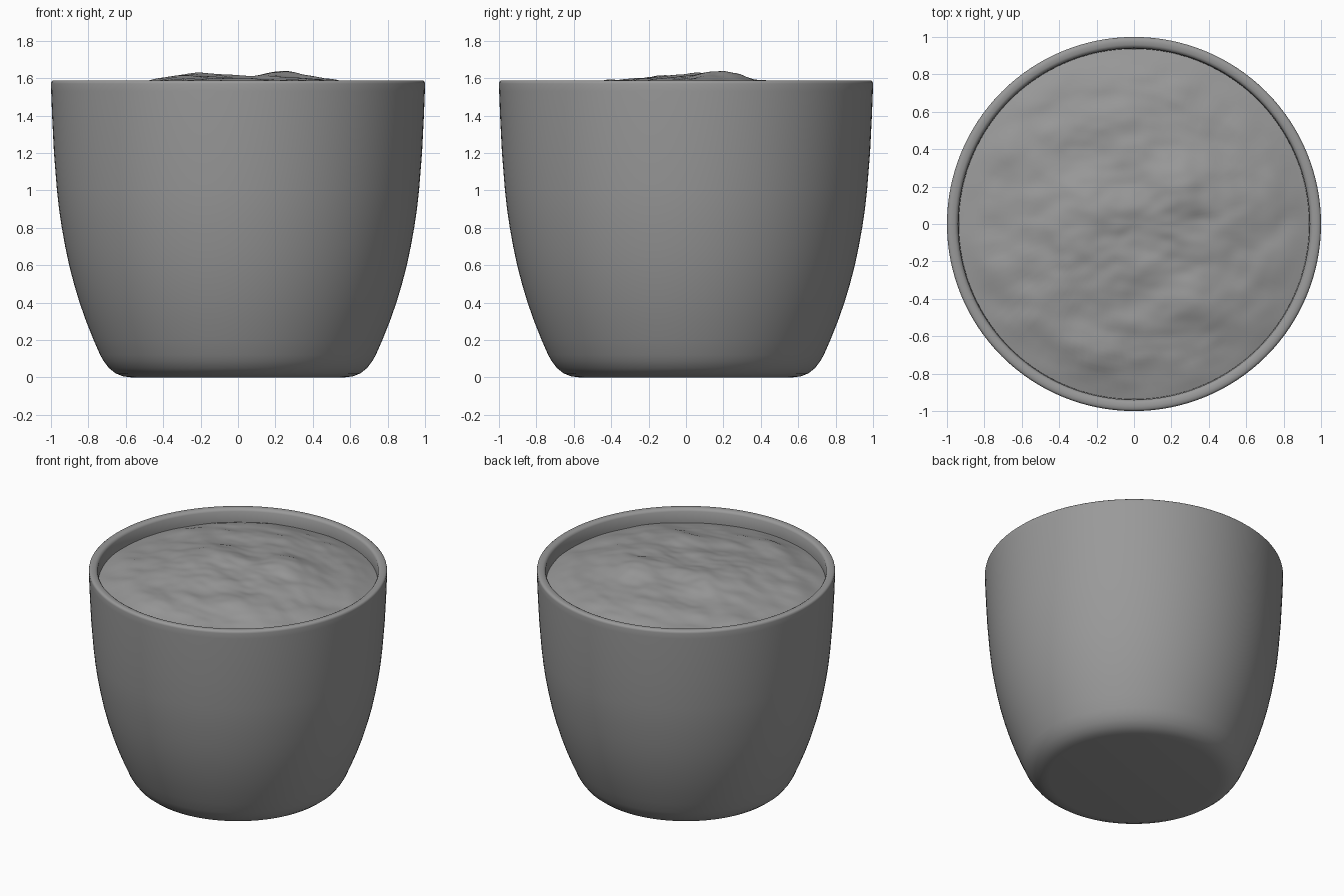
import bpy, bmesh, math
from mathutils import Vector, noise

if "Cube" in bpy.data.objects:
    bpy.data.objects.remove(bpy.data.objects["Cube"])

# Dark grey for both parts
grey = bpy.data.materials.new("dark_grey")
grey.diffuse_color = (0.32, 0.32, 0.32, 1)
grey.use_nodes = True
grey.node_tree.nodes["Principled BSDF"].inputs["Base Color"].default_value = grey.diffuse_color


def make_object(name, bm):
    bmesh.ops.recalc_face_normals(bm, faces=bm.faces)
    mesh = bpy.data.meshes.new(name)
    bm.to_mesh(mesh)
    bm.free()
    mesh.materials.append(grey)
    obj = bpy.data.objects.new(name, mesh)
    bpy.context.collection.objects.link(obj)
    bpy.ops.object.select_all(action='DESELECT')
    obj.select_set(True)
    bpy.context.view_layer.objects.active = obj
    bpy.ops.object.shade_smooth_by_angle(angle=math.radians(50))
    return obj


def revolve(bm, profile, steps, height=None):
    """Lathe (radius, z) points round z; radius 0 gives a pole."""
    rings = []
    for r, z in profile:
        ring = []
        for i in range(1 if r == 0 else steps):
            a = 2 * math.pi * i / steps
            x, y = r * math.cos(a), r * math.sin(a)
            ring.append(bm.verts.new((x, y, height(x, y) if height else z)))
        rings.append(ring)
    for a, b in zip(rings, rings[1:]):
        for i in range(steps):
            j = (i + 1) % steps
            quad = [a[i % len(a)], a[j % len(a)], b[j % len(b)], b[i % len(b)]]
            bm.faces.new(list(dict.fromkeys(quad)))


# Pot: outer wall, rounded rim, inner wall and floor
outer = [(0, 0), (0.57, 0), (0.615, 0.006), (0.655, 0.022), (0.69, 0.05), (0.717, 0.085),
         (0.737, 0.12), (0.772, 0.2), (0.812, 0.3), (0.847, 0.4), (0.877, 0.5),
         (0.903, 0.6), (0.924, 0.7), (0.942, 0.8), (0.957, 0.9), (0.968, 1.0),
         (0.984, 1.2), (0.994, 1.4), (0.999, 1.53), (1.0, 1.57)]
rim = [(0.998, 1.58), (0.99, 1.587), (0.975, 1.588), (0.958, 1.587), (0.947, 1.581), (0.94, 1.57)]
inner = [(0.938, 1.5), (0.93, 1.3), (0.91, 1.0), (0.865, 0.7), (0.79, 0.4),
         (0.715, 0.2), (0.66, 0.11), (0.56, 0.08), (0, 0.08)]
bm = bmesh.new()
revolve(bm, outer + rim + inner, 128)
make_object("pot", bm)


# Soil: domed disc with lumpy surface
def soil_height(x, y):
    r = math.hypot(x, y) / 0.935
    z = 1.49 + 0.11 * (1 - r ** 2.6)
    for bx, by, h in ((-0.23, 0.08, 0.03), (0.27, 0.12, 0.035)):
        z += h * math.exp(-((x - bx) ** 2 + (y - by) ** 2) / 0.03)
    lumps = noise.fractal(Vector((x * 2.8, y * 4.2, 3.7)), 1.2, 2.0, 3)
    z += 0.027 * lumps * min(1, max(0, 1 - r) * 5 + 0.2)
    return min(z, 1.642)


bm = bmesh.new()
revolve(bm, [(0.937 * i / 50, 0) for i in range(51)], 128, soil_height)
soil = make_object("soil", bm)
if sum(p.normal.z for p in soil.data.polygons) < 0:
    soil.data.flip_normals()
